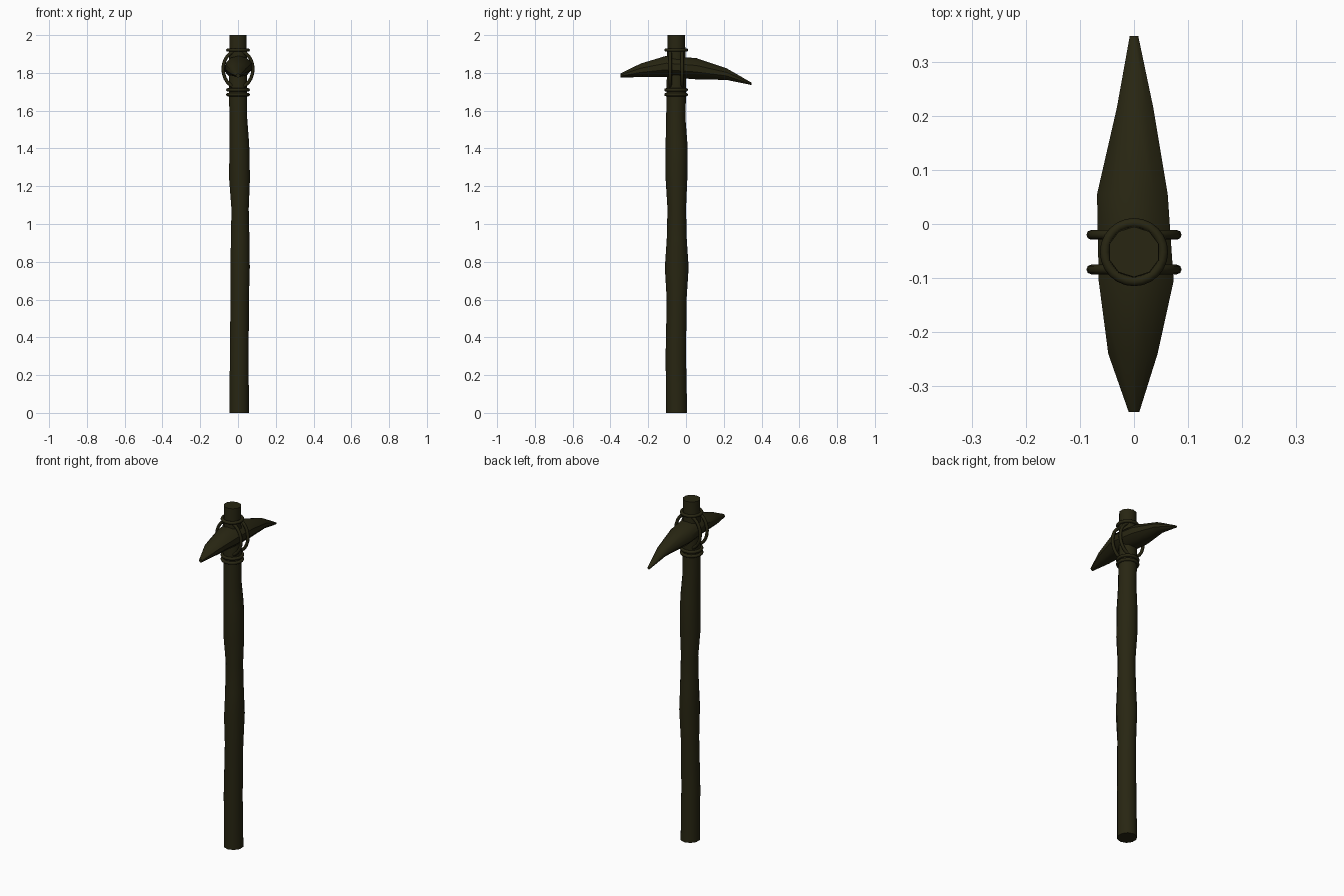
import bpy, bmesh
from math import cos, sin, pi
from mathutils import Vector

if "Cube" in bpy.data.objects:
    bpy.data.objects.remove(bpy.data.objects["Cube"], do_unlink=True)

# One dark olive colour for the whole tool
olive = bpy.data.materials.new("dark_olive")
olive.use_nodes = True
colour = (0.021, 0.019, 0.006, 1)
olive.diffuse_color = colour
olive.node_tree.nodes["Principled BSDF"].inputs["Base Color"].default_value = colour


def loft(name, sections, u, v, sides, closed=False, angle=40):
    """Skin sections given as (centre, radius along u, radius along v)."""
    bm = bmesh.new()
    rings = []
    for centre, ru, rv in sections:
        ring = []
        for i in range(sides):
            a = 2 * pi * (i + 0.5) / sides
            ring.append(bm.verts.new(Vector(centre) + Vector(u) * ru * cos(a) + Vector(v) * rv * sin(a)))
        rings.append(ring)
    for low, high in zip(rings, rings[1:]):
        for i in range(sides):
            j = (i + 1) % sides
            bm.faces.new((low[i], low[j], high[j], high[i]))
    bm.faces.new(rings[0])
    bm.faces.new(rings[-1])
    bmesh.ops.recalc_face_normals(bm, faces=bm.faces)
    mesh = bpy.data.meshes.new(name)
    bm.to_mesh(mesh)
    bm.free()
    obj = bpy.data.objects.new(name, mesh)
    bpy.context.collection.objects.link(obj)
    finish(obj, angle)


def finish(obj, angle=40):
    obj.data.materials.append(olive)
    bpy.ops.object.select_all(action="DESELECT")
    obj.select_set(True)
    bpy.context.view_layer.objects.active = obj
    bpy.ops.object.shade_smooth_by_angle(angle=angle * pi / 180)


def cord(name, centre, scale, rotation=(0, 0, 0)):
    """A thin loop of cord, stretched into an oval where needed."""
    bpy.ops.mesh.primitive_torus_add(major_segments=24, minor_segments=8, major_radius=1,
                                     minor_radius=0.12, location=centre, rotation=rotation)
    obj = bpy.context.object
    obj.name = name
    # Keep the cord round: push each point off the oval centreline
    for vert in obj.data.vertices:
        flat = Vector((vert.co.x, vert.co.y, 0))
        out = flat.normalized()
        tube = (vert.co - out) * (0.009 / 0.12)
        vert.co = Vector((out.x * scale[0], out.y * scale[1], 0)) + tube
    finish(obj, 60)


# Knobbly wooden handle: height, left edge, right edge, front edge, back edge
handle = [
    (0.0, -0.047, 0.060, -0.105, 0.006),
    (0.3, -0.046, 0.059, -0.108, 0.000),
    (0.6, -0.042, 0.060, -0.102, 0.003),
    (0.77, -0.043, 0.065, -0.112, 0.014),
    (0.92, -0.040, 0.063, -0.102, 0.004),
    (1.08, -0.037, 0.059, -0.098, 0.000),
    (1.24, -0.050, 0.066, -0.108, 0.007),
    (1.42, -0.048, 0.062, -0.108, 0.008),
    (1.56, -0.047, 0.051, -0.105, -0.003),
    (1.7, -0.051, 0.051, -0.103, 0.000),
    (2.0, -0.048, 0.048, -0.098, -0.005),
]
loft("handle", [(((l + r) / 2, (f + b) / 2, z), (r - l) / 2, (b - f) / 2)
                for z, l, r, f, b in handle], (1, 0, 0), (0, 1, 0), 10)

# Curved double-pointed head: depth, middle x, half width, bottom, top
head = [
    (-0.347, 0.0, 0.010, 1.776, 1.796),
    (-0.24, -0.002, 0.046, 1.779, 1.848),
    (-0.105, 0.004, 0.070, 1.780, 1.888),
    (0.055, -0.003, 0.066, 1.768, 1.876),
    (0.215, 0.002, 0.034, 1.764, 1.823),
    (0.347, 0.0, 0.008, 1.736, 1.748),
]
loft("pick_head", [((x, y, (lo + hi) / 2), w, (hi - lo) / 2 * 1.04)
                   for y, x, w, lo, hi in head], (1.04, 0, 0), (0, 0, 1), 10)

# Cords wound round the handle above and below the head
for i, z in enumerate((1.685, 1.71, 1.921)):
    cord(f"handle_cord_{i + 1}", (0, -0.052, z), (0.054, 0.054))

# Oval cords holding the head on both sides of the handle
for name, y in (("front", -0.084), ("back", -0.02)):
    cord(f"{name}_head_cord", (0, y, 1.82), (0.079, 0.098), (pi / 2, 0, 0))
